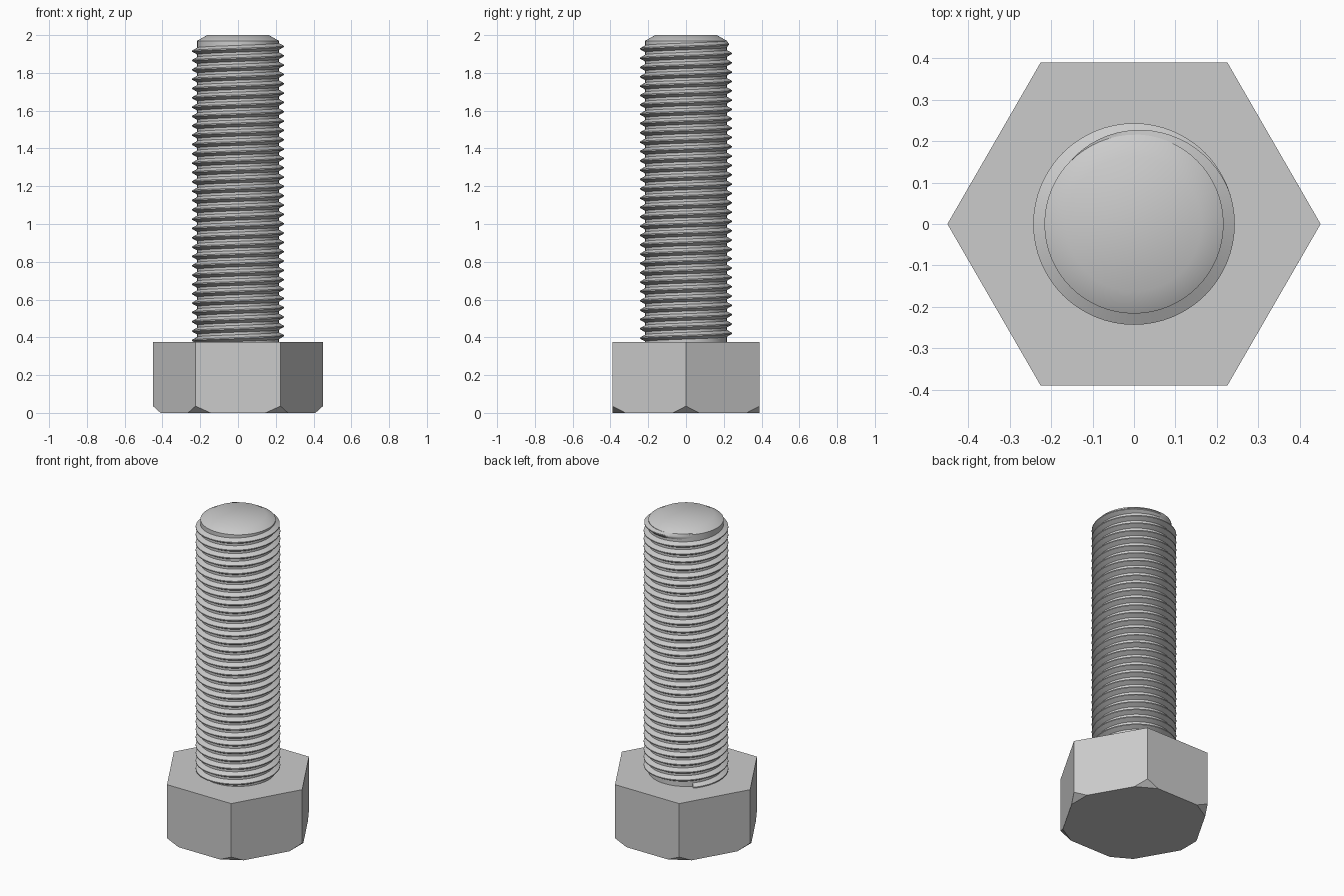
import bpy
import bmesh
from math import cos, sin, pi, radians, tau
from mathutils import Vector

HEAD_R, HEAD_H = 0.45, 0.375
CREST, ROOT, PITCH = 0.243, 0.216, 0.0494
SEGS = 64

cube = bpy.data.objects.get("Cube")
if cube:
    bpy.data.objects.remove(cube, do_unlink=True)

steel = bpy.data.materials.new("grey steel")
steel.use_nodes = True
colour = (0.6, 0.6, 0.6, 1)
steel.diffuse_color = colour
steel.node_tree.nodes["Principled BSDF"].inputs["Base Color"].default_value = colour


def finish(bm, name, smooth=True):
    bmesh.ops.recalc_face_normals(bm, faces=bm.faces)
    mesh = bpy.data.meshes.new(name)
    bm.to_mesh(mesh)
    bm.free()
    mesh.materials.append(steel)
    if smooth:
        mesh.shade_smooth()
        mesh.set_sharp_from_angle(angle=radians(30))
    obj = bpy.data.objects.new(name, mesh)
    bpy.context.collection.objects.link(obj)


def loft(bm, rings):
    """Join closed rings of points into a capped tube."""
    rows = [[bm.verts.new(p) for p in ring] for ring in rings]
    n = len(rows[0])
    for a, b in zip(rows, rows[1:]):
        for i in range(n):
            j = (i + 1) % n
            bm.faces.new((a[i], a[j], b[j], b[i]))
    bm.faces.new(rows[0])
    bm.faces.new(rows[-1])


def circle(r, z, n):
    return [(r * cos(tau * i / n), r * sin(tau * i / n), z) for i in range(n)]


# Hexagonal head with its six lower corners cut off
bm = bmesh.new()
loft(bm, [circle(HEAD_R, 0, 6), circle(HEAD_R, HEAD_H, 6)])
for k in range(6):
    out = Vector((cos(k * pi / 3), sin(k * pi / 3), 0))
    cut = bmesh.ops.bisect_plane(
        bm, geom=bm.verts[:] + bm.edges[:] + bm.faces[:],
        plane_co=out * 0.41, plane_no=out * 0.036 - Vector((0, 0, 0.04)),
        clear_outer=True)
    edges = [e for e in cut["geom_cut"] if isinstance(e, bmesh.types.BMEdge)]
    bmesh.ops.contextual_create(bm, geom=edges)
finish(bm, "head", smooth=False)

# Shank core with a chamfered tip
bm = bmesh.new()
profile = [(ROOT, HEAD_H - 0.01), (ROOT, 1.97), (0.163, 2.0)]
loft(bm, [circle(r, z, SEGS) for r, z in profile])
finish(bm, "shank")

# Right-handed thread ridge, fading into the core at the top
END = radians(135)
FADE = radians(115)
TOP_Z = 1.94
turns = 32
steps = turns * SEGS
rings = []
for s in range(steps + 1):
    angle = END - (steps - s) * tau / SEGS
    z = TOP_Z + PITCH * angle / tau
    full = min(1, (END - angle) / FADE)
    crest = ROOT + (CREST - ROOT) * full
    section = [(ROOT - 0.001, -0.375), (crest, -0.0625),
               (crest, 0.0625), (ROOT - 0.001, 0.375)]
    rings.append([(r * cos(angle), r * sin(angle), z + dz * PITCH)
                  for r, dz in section])
bm = bmesh.new()
loft(bm, rings)
finish(bm, "thread")
